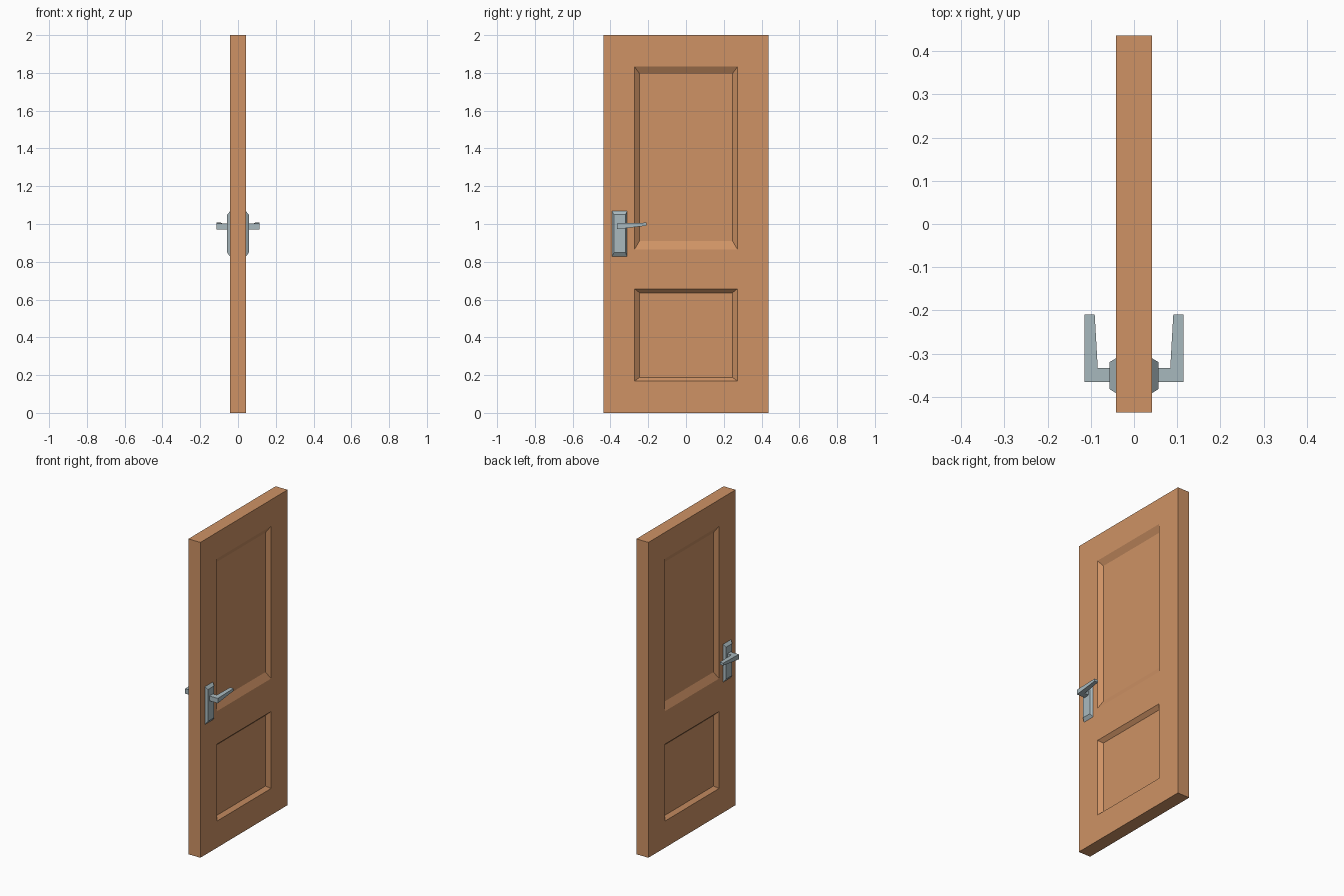
import bpy, bmesh

if "Cube" in bpy.data.objects:
    bpy.data.objects.remove(bpy.data.objects["Cube"])

HALF_T, HALF_W, HEIGHT = 0.042, 0.437, 2.0
RECESS = 0.022
PANEL_Y, INNER_Y = 0.272, 0.246


def material(name, rgb):
    mat = bpy.data.materials.new(name)
    mat.diffuse_color = (*rgb, 1)
    mat.use_nodes = True
    mat.node_tree.nodes["Principled BSDF"].inputs["Base Color"].default_value = mat.diffuse_color
    return mat


def finish(name, bm, mat, clip=False):
    """Turn a bmesh of the +x side into an object mirrored to -x."""
    bmesh.ops.recalc_face_normals(bm, faces=bm.faces)
    mesh = bpy.data.meshes.new(name)
    bm.to_mesh(mesh)
    bm.free()
    mesh.materials.append(mat)
    obj = bpy.data.objects.new(name, mesh)
    bpy.context.collection.objects.link(obj)
    mod = obj.modifiers.new("mirror", 'MIRROR')
    mod.use_clip = mod.use_mirror_merge = clip
    return obj


def bridge(bm, a, b):
    """Quads between two equal loops of vertices."""
    n = len(a)
    for i in range(n):
        j = (i + 1) % n
        bm.faces.new((a[i], a[j], b[j], b[i]))


def rect(bm, x, y0, y1, z0, z1):
    return [bm.verts.new((x, y, z)) for y, z in ((y0, z0), (y1, z0), (y1, z1), (y0, z1))]


wood = material("wood", (0.62, 0.29, 0.13))
metal = material("metal", (0.40, 0.49, 0.52))

# Door leaf: a grid of rails and stiles around two sunken panels
bm = bmesh.new()
ys = [-HALF_W, -PANEL_Y, PANEL_Y, HALF_W]
zs = [0, 0.169, 0.657, 0.866, 1.833, HEIGHT]
inner_z = {1: (0.188, 0.636), 3: (0.911, 1.795)}
grid = [[bm.verts.new((HALF_T, y, z)) for y in ys] for z in zs]
for r in range(len(zs) - 1):
    for c in range(len(ys) - 1):
        loop = [grid[r][c], grid[r][c + 1], grid[r + 1][c + 1], grid[r + 1][c]]
        if c == 1 and r in inner_z:
            inner = rect(bm, HALF_T - RECESS, -INNER_Y, INNER_Y, *inner_z[r])
            bridge(bm, loop, inner)
            bm.faces.new(inner)
        else:
            bm.faces.new(loop)
# Outer edges run back to the middle plane, where the mirror joins them
border = [e for e in bm.edges if e.is_boundary]
ext = bmesh.ops.extrude_edge_only(bm, edges=border)
for g in ext["geom"]:
    if isinstance(g, bmesh.types.BMVert):
        g.co.x = 0
# The open half has no inside, so orient it together with a temporary back cap
cap = bmesh.ops.holes_fill(bm, edges=[e for e in bm.edges if e.is_boundary], sides=0)["faces"]
bmesh.ops.recalc_face_normals(bm, faces=bm.faces)
bmesh.ops.delete(bm, geom=cap, context='FACES_ONLY')
finish("door_leaf", bm, wood, clip=True)

# Handle back plate with chamfered rim
bm = bmesh.new()
base = rect(bm, HALF_T - 0.002, -0.393, -0.310, 0.825, 1.070)
face = rect(bm, 0.057, -0.382, -0.320, 0.848, 1.050)
bridge(bm, base, face)
bm.faces.new(base)
bm.faces.new(face)
finish("handle_plate", bm, metal)

# Lever: L-shaped plan, tapering in height towards the tip
plan = [(0.055, -0.366), (0.115, -0.366), (0.115, -0.210),
        (0.091, -0.210), (0.084, -0.333), (0.055, -0.333)]
bm = bmesh.new()
low, high = [], []
for x, y in plan:
    t = (y + 0.366) / 0.156
    low.append(bm.verts.new((x, y, 0.972 + 0.019 * t)))
    high.append(bm.verts.new((x, y, 1.003 + 0.004 * t)))
bridge(bm, low, high)
bm.faces.new(low)
bm.faces.new(high)
finish("handle_lever", bm, metal)
